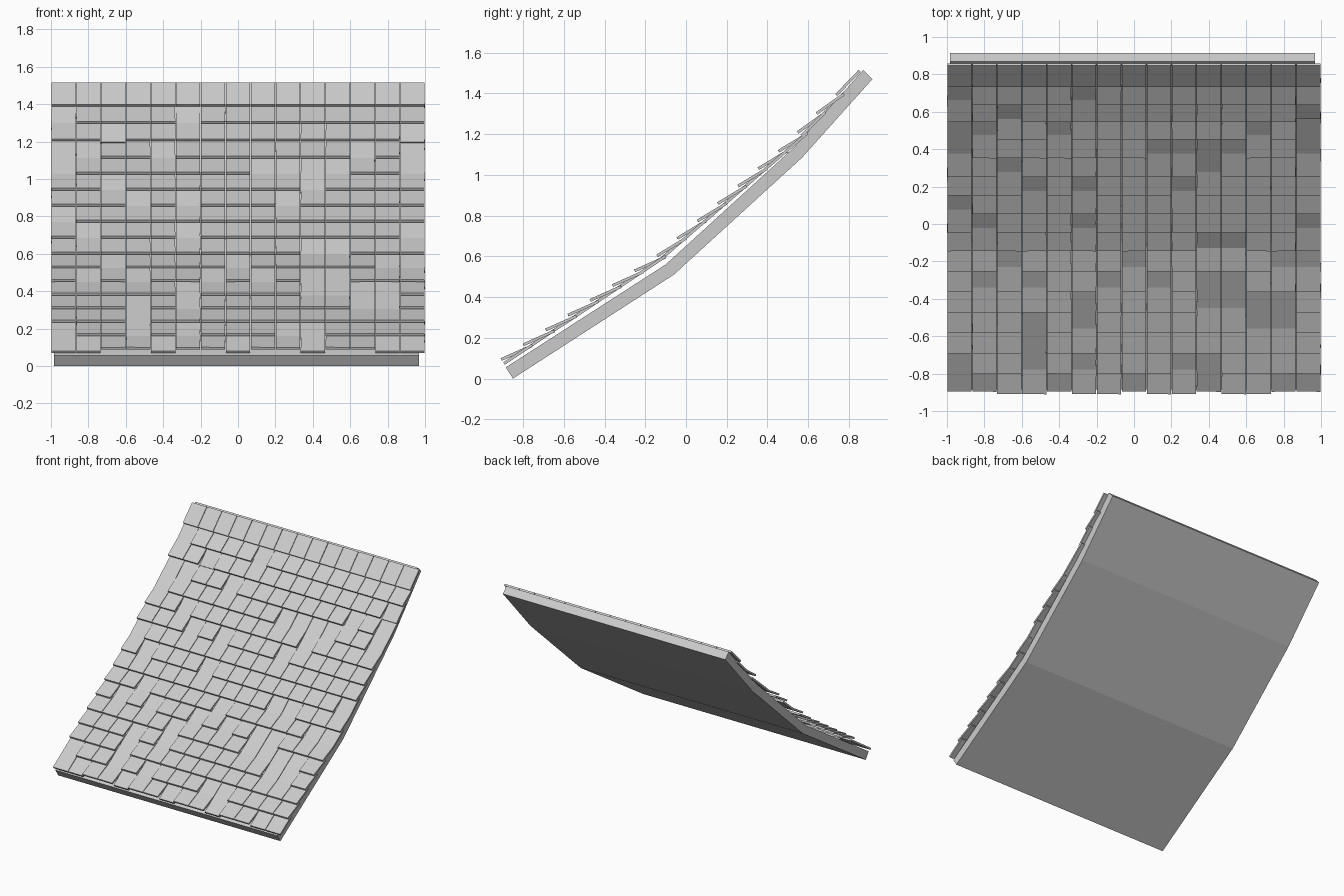
import bpy, bmesh, math, random
from mathutils import Vector, Matrix

if "Cube" in bpy.data.objects:
    bpy.data.objects.remove(bpy.data.objects["Cube"])

random.seed(7)
COLS, ROWS = 15, 17
PITCH, LENGTH, THICK = 2.0 / COLS, 0.165, 0.014

grey = bpy.data.materials.new("slate_grey")
grey.diffuse_color = (0.6, 0.6, 0.6, 1)
grey.use_nodes = True
grey.node_tree.nodes["Principled BSDF"].inputs["Base Color"].default_value = grey.diffuse_color


def finish(bm, name):
    bmesh.ops.recalc_face_normals(bm, faces=bm.faces)
    mesh = bpy.data.meshes.new(name)
    bm.to_mesh(mesh)
    bm.free()
    mesh.materials.append(grey)
    obj = bpy.data.objects.new(name, mesh)
    bpy.context.collection.objects.link(obj)


# Bent roof deck, extruded from its side profile
lower = [(-0.85, 0.0), (-0.06, 0.51), (0.57, 1.085), (0.915, 1.47)]
upper = [(0.87, 1.515), (0.525, 1.13), (-0.10, 0.56), (-0.885, 0.055)]
bm = bmesh.new()
face = bm.faces.new([bm.verts.new((-0.985, y, z)) for y, z in lower + upper])
ext = bmesh.ops.extrude_face_region(bm, geom=[face])
bmesh.ops.translate(bm, vec=(1.953, 0, 0),
                    verts=[g for g in ext["geom"] if isinstance(g, bmesh.types.BMVert)])
finish(bm, "roof_deck")

# Line followed by the lifted shingle tips
guide = [Vector(p) for p in ((-0.91, 0.10), (-0.15, 0.605), (0.46, 1.13), (0.73, 1.40))]
total = sum((b - a).length for a, b in zip(guide, guide[1:]))


def along(dist):
    """Point and slope angle at a distance along the guide."""
    for a, b in zip(guide, guide[1:]):
        d = b - a
        if dist <= d.length + 1e-5:
            break
        dist -= d.length
    return a + d.normalized() * dist, math.atan2(d.y, d.x)


# Overlapping shingles: most have a lifted tip, the rest lie flat on the deck
bm = bmesh.new()
for row in range(ROWS):
    tip, slope = along(total * row / (ROWS - 1))
    for col in range(COLS):
        if row == 0:
            flat = col % 3 == 1 or col in (0, 14)
        else:
            flat = random.random() < 0.25
        drop, tilt = (0.024, slope) if flat else (0.0, slope - math.radians(9.5))
        if row == ROWS - 1:
            drop, tilt = 0.004, slope + math.radians(1)
        pos = tip + Vector((math.sin(slope), -math.cos(slope))) * drop
        x = -1 + PITCH * (col + 0.5)
        box = Matrix.Diagonal((PITCH - 0.004, LENGTH, THICK, 1))
        m = (Matrix.Translation((x, pos.x, pos.y)) @ Matrix.Rotation(tilt, 4, "X")
             @ Matrix.Rotation(random.uniform(-0.006, 0.006), 4, "Z")
             @ Matrix.Translation((0, LENGTH / 2, -THICK / 2)) @ box)
        bmesh.ops.create_cube(bm, size=1, matrix=m)
finish(bm, "shingles")
